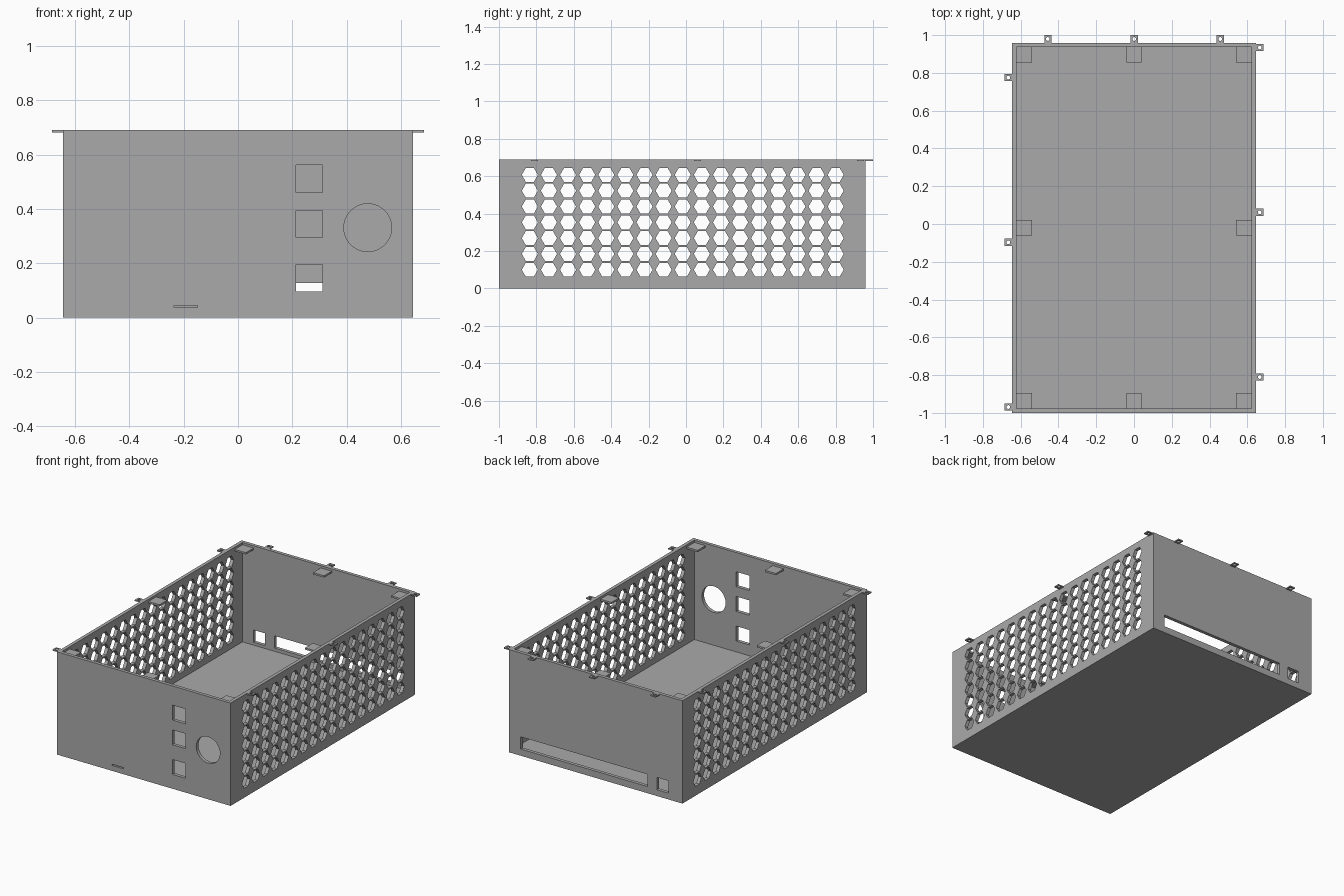
import bpy, math
from mathutils import Matrix

if "Cube" in bpy.data.objects:
    bpy.data.objects.remove(bpy.data.objects["Cube"])

HX, Y0, Y1, H, T = 0.645, -1.0, 0.959, 0.69, 0.023   # outer size and wall thickness
YM = (Y0 + Y1) / 2

grey = bpy.data.materials.new("grey plastic")
grey.diffuse_color = (0.4, 0.4, 0.4, 1)
grey.use_nodes = True
grey.node_tree.nodes["Principled BSDF"].inputs["Base Color"].default_value = grey.diffuse_color


def rect(x0, x1, y0, y1):
    return [(x0, y0), (x1, y0), (x1, y1), (x0, y1)]


def ngon(cx, cy, r, n):
    return [(cx + r * math.cos(2 * math.pi * i / n), cy + r * math.sin(2 * math.pi * i / n))
            for i in range(n)]


def panel(name, outline, holes, thick, matrix):
    """Flat plate with cut-outs, centred on its own plane, then placed by matrix."""
    cu = bpy.data.curves.new(name, 'CURVE')
    cu.dimensions = '2D'
    cu.fill_mode = 'BOTH'
    cu.extrude = thick / 2
    for loop in [outline] + holes:
        s = cu.splines.new('POLY')
        s.points.add(len(loop) - 1)
        for p, (x, y) in zip(s.points, loop):
            p.co = (x, y, 0, 1)
        s.use_cyclic_u = True
        s.use_smooth = False
    tmp = bpy.data.objects.new(name + "_curve", cu)
    bpy.context.collection.objects.link(tmp)
    dg = bpy.context.evaluated_depsgraph_get()
    me = bpy.data.meshes.new_from_object(tmp.evaluated_get(dg))
    bpy.data.objects.remove(tmp)
    me.transform(matrix)
    me.materials.clear()
    me.materials.append(grey)
    ob = bpy.data.objects.new(name, me)
    bpy.context.collection.objects.link(ob)
    return ob


def flat(z):
    return Matrix.Translation((0, 0, z))


def upright_x(y):      # plate (x, z) facing the front
    return Matrix.Translation((0, y, 0)) @ Matrix.Rotation(math.pi / 2, 4, 'X')


def upright_y(x):      # plate (y, z) facing the side
    return Matrix(((0, 0, 1, x), (1, 0, 0, 0), (0, 1, 0, 0), (0, 0, 0, 1)))


# floor
panel("floor", rect(-HX + T, HX - T, Y0 + T, Y1 - T), [], T, flat(T / 2))

# side walls with hexagonal vents
vents = [ngon(-0.835 + 0.1022 * i, 0.1 + 0.0845 * j, 0.043, 6)
         for i in range(17) for j in range(7)]
for side, label in ((-1, "left"), (1, "right")):
    panel(label + "_wall", rect(Y0, Y1, 0, H), vents, T, upright_y(side * (HX - T / 2)))

# front wall: three square openings, round opening, thin slot
front_holes = [rect(0.213, 0.311, z, z + 0.1) for z in (0.096, 0.295, 0.461)]
front_holes += [ngon(0.478, 0.331, 0.088, 64), rect(-0.235, -0.15, 0.036, 0.044)]
panel("front_wall", rect(-HX + T, HX - T, 0, H), front_holes, T, upright_x(Y0 + T / 2))

# back wall: long slot and small square opening
back_holes = [rect(-0.386, 0.556, 0.045, 0.127), rect(-0.541, -0.455, 0.042, 0.125)]
panel("back_wall", rect(-HX + T, HX - T, 0, H), back_holes, T, upright_x(Y1 - T / 2))

# lid support pads just below the rim
P = 0.082
IX = HX - T
for i in (-1, 0, 1):
    for j in (-1, 0, 1):
        if i == j == 0:
            continue
        cx = i * (IX - P / 2)
        cy = YM + j * ((Y1 - Y0) / 2 - T - P / 2)
        panel("lid_pad", rect(cx - P / 2, cx + P / 2, cy - P / 2, cy + P / 2), [],
              0.012, flat(0.669))

# screw tabs around the outside of the rim
TL, TW = 0.041, 0.038
tabs = [(-HX - TL / 2, y, TL, TW) for y in (0.775, -0.097, -0.969)]
tabs += [(HX + TL / 2, y, TL, TW) for y in (0.934, 0.062, -0.81)]
tabs += [(x, Y1 + TL / 2, TW, TL) for x in (-0.456, 0.001, 0.457)]
for x, y, w, d in tabs:
    panel("screw_tab", rect(x - w / 2, x + w / 2, y - d / 2, y + d / 2),
          [ngon(x, y, 0.01, 16)], 0.008, flat(H - 0.004))
